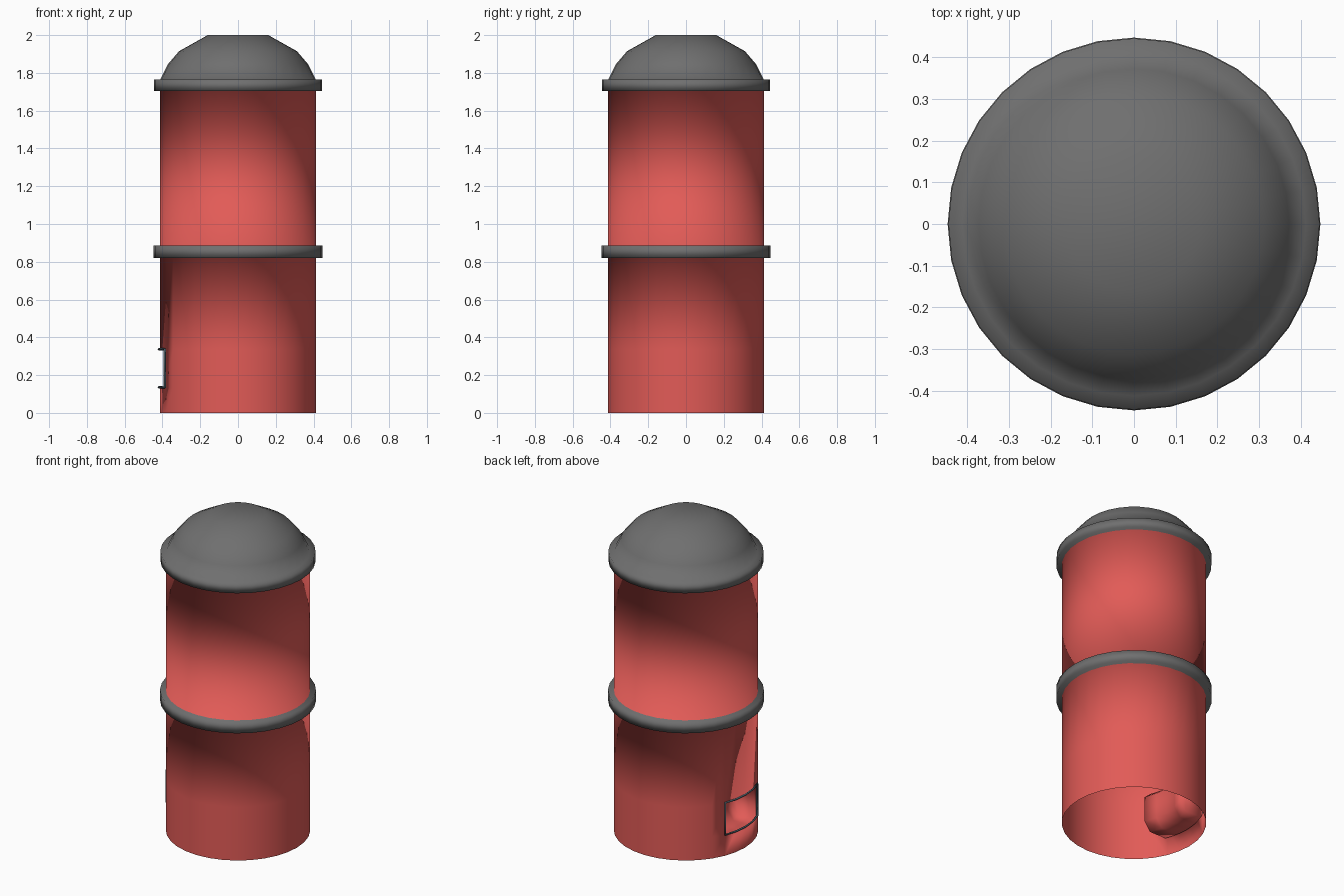
import bpy, bmesh, math

if "Cube" in bpy.data.objects:
    bpy.data.objects.remove(bpy.data.objects["Cube"])

N = 32
BODY_R = 0.414
Z0, Z1 = 0.135, 0.337           # hatch height range
COLS = list(range(14, 19))      # hatch columns, facing -x


def paint(name, rgb):
    m = bpy.data.materials.new(name)
    m.diffuse_color = (*rgb, 1)
    m.use_nodes = True
    m.node_tree.nodes["Principled BSDF"].inputs["Base Color"].default_value = m.diffuse_color
    return m


red = paint("red_paint", (0.76, 0.105, 0.095))
grey = paint("dark_grey", (0.16, 0.16, 0.16))
steel = paint("frame_steel", (0.06, 0.09, 0.11))


def pt(i, r, z):
    a = 2 * math.pi * i / N
    return (r * math.cos(a), r * math.sin(a), z)


# Profile (radius, height, material of the strip above): walls, bands and dome
RED, GREY = 0, 1
profile = [(BODY_R, 0, RED), (BODY_R, Z0, RED), (BODY_R, Z1, RED),
           (BODY_R, 0.82, GREY), (0.447, 0.82, GREY), (0.447, 0.887, GREY),
           (BODY_R, 0.887, RED), (BODY_R, 1.705, GREY), (0.445, 1.705, GREY),
           (0.445, 1.765, GREY), (0.412, 1.765, GREY), (0.372, 1.845, GREY),
           (0.312, 1.915, GREY), (0.16, 2.0, GREY)]

# Open-bottomed shell in one smooth skin, leaving out the hatch faces
bm = bmesh.new()
rows = [[bm.verts.new(pt(i, r, z)) for i in range(N)] for r, z, _ in profile]
for k in range(len(rows) - 1):
    for i in range(N):
        if k == 1 and i in COLS[:-1]:
            continue
        j = (i + 1) % N
        f = bm.faces.new((rows[k][i], rows[k][j], rows[k + 1][j], rows[k + 1][i]))
        f.material_index = profile[k][2]
bm.faces.new(rows[-1]).material_index = GREY

# Hatch pocket pushed inward, wider behind the rim and narrower at the back
n = len(COLS)
loop = [rows[1][i] for i in COLS] + [rows[2][i] for i in reversed(COLS)]
for dx, lo, hi in ((0.015, 0.105, 0.355), (0.13, 0.105, 0.355), (0.17, 0.16, 0.32)):
    new = []
    for i, z in [(i, lo) for i in COLS] + [(i, hi) for i in reversed(COLS)]:
        x, y, _ = pt(i, BODY_R, z)
        new.append(bm.verts.new((x + dx, y, z)))
    for a in range(2 * n):
        b = (a + 1) % (2 * n)
        bm.faces.new((loop[a], loop[b], new[b], new[a]))
    loop = new
for k in range(n - 1):
    bm.faces.new((loop[k], loop[k + 1], loop[2 * n - 2 - k], loop[2 * n - 1 - k]))

for f in bm.faces:
    f.smooth = True
bmesh.ops.recalc_face_normals(bm, faces=bm.faces[:])
mesh = bpy.data.meshes.new("body")
bm.to_mesh(mesh)
bm.free()
mesh.materials.append(red)
mesh.materials.append(grey)
body = bpy.data.objects.new("body", mesh)
bpy.context.collection.objects.link(body)

# Thin frame around the hatch
curve = bpy.data.curves.new("hatch_frame", 'CURVE')
curve.dimensions = '3D'
curve.bevel_depth = 0.007
curve.bevel_resolution = 0
curve.materials.append(steel)
path = [pt(i, 0.419, Z0) for i in COLS] + [pt(i, 0.419, Z1) for i in reversed(COLS)]
spline = curve.splines.new('POLY')
spline.points.add(len(path) - 1)
for p, co in zip(spline.points, path):
    p.co = (*co, 1)
spline.use_cyclic_u = True
frame = bpy.data.objects.new("hatch_frame", curve)
bpy.context.collection.objects.link(frame)
